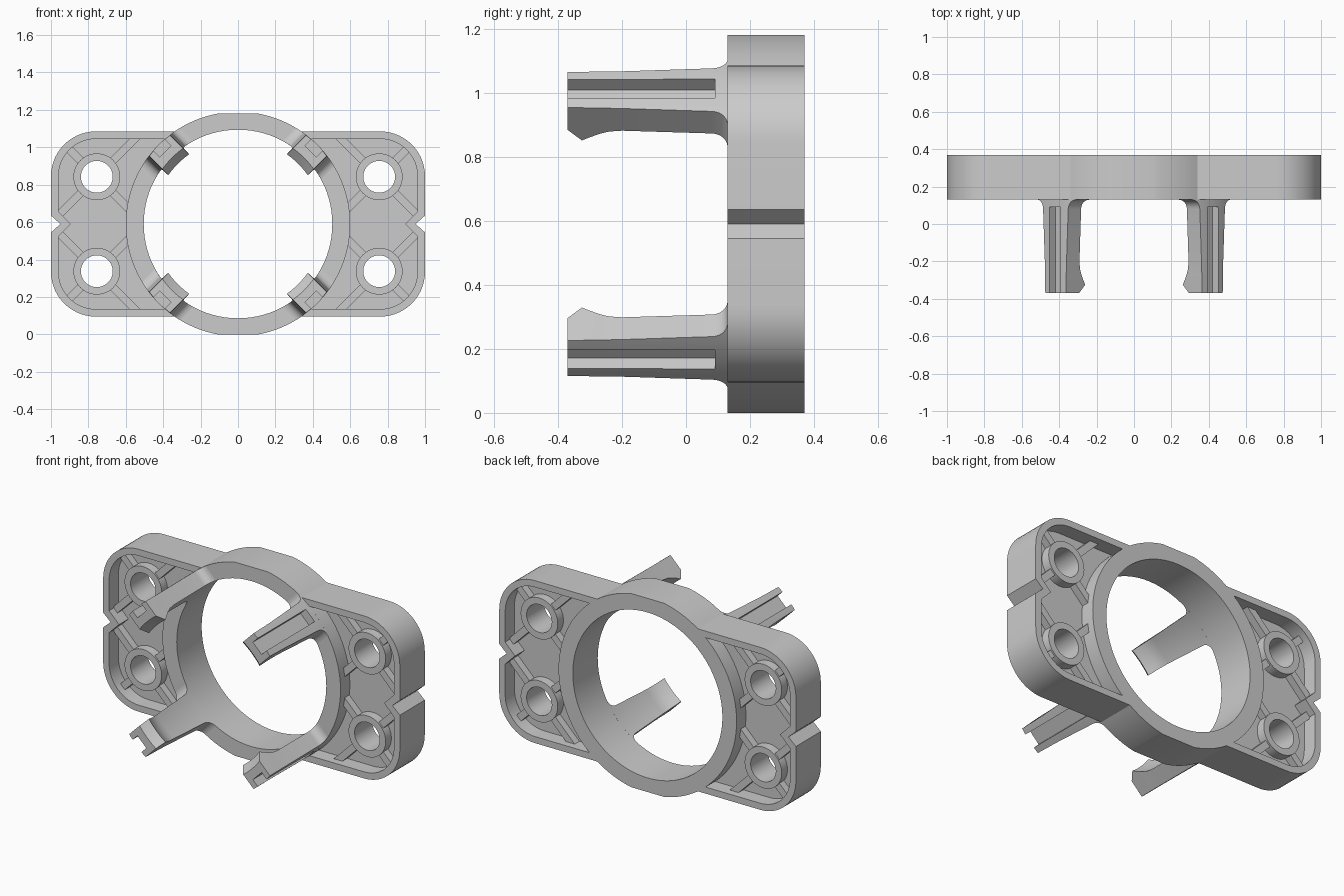
import bpy, bmesh
from math import sin, cos, asin, pi, sqrt, radians
from mathutils import Vector

if "Cube" in bpy.data.objects:
    bpy.data.objects.remove(bpy.data.objects["Cube"])

ZC = 0.59            # height of the ring centre
Y0, Y1 = 0.13, 0.37  # front and back of the plate


def loft(name, rings, zc=ZC):
    """Skin a list of (y, [(x, z), ...]) sections and cap both ends."""
    bm = bmesh.new()
    rows = [[bm.verts.new((x, y, z)) for x, z in pts] for y, pts in rings]
    n = len(rows[0])
    for a, b in zip(rows, rows[1:]):
        for i in range(n):
            j = (i + 1) % n
            bm.faces.new((a[i], a[j], b[j], b[i]))
    bm.faces.new(rows[0])
    bm.faces.new(rows[-1])
    bmesh.ops.recalc_face_normals(bm, faces=bm.faces)
    me = bpy.data.meshes.new(name)
    bm.to_mesh(me)
    bm.free()
    ob = bpy.data.objects.new(name, me)
    ob.location.z = zc
    bpy.context.collection.objects.link(ob)
    return ob


def prism(name, pts, y0, y1):
    return loft(name, [(y0, pts), (y1, pts)])


def arc(r, a0, a1, n, cx=0.0, cz=0.0):
    return [(cx + r * cos(a0 + (a1 - a0) * i / n),
             cz + r * sin(a0 + (a1 - a0) * i / n)) for i in range(n + 1)]


def circle(r, cx=0.0, cz=0.0, n=48):
    return arc(r, 0, 2 * pi, n, cx, cz)[:-1]


def cut(ob, cutter):
    cutter.hide_render = True
    bpy.context.view_layer.update()
    m = ob.modifiers.new("cut", 'BOOLEAN')
    m.operation, m.solver, m.object = 'DIFFERENCE', 'EXACT', cutter
    bpy.context.view_layer.objects.active = ob
    bpy.ops.object.modifier_apply(modifier=m.name)
    bpy.data.objects.remove(cutter)


def smooth(ob):
    bpy.ops.object.select_all(action='DESELECT')
    ob.select_set(True)
    bpy.context.view_layer.objects.active = ob
    bpy.ops.object.shade_smooth_by_angle(angle=radians(30))


# Plate: rounded flange with side notches, bulging into the flattened ring
q = [(0.95, 0), (1, 0.045)] + arc(0.24, 0, pi / 2, 14, 0.76, 0.255)
q += arc(0.6, asin(0.495 / 0.6), asin(0.59 / 0.6), 12)
half = q + [(-x, z) for x, z in reversed(q)]
plate = prism("plate", half + [(x, -z) for x, z in reversed(half[1:-1])], Y0, Y1)

# Pockets on both faces of both flanges, leaving a web in the middle
p = [(0.893, 0), (0.96, 0.067)] + arc(0.2, 0, pi / 2, 14, 0.76, 0.255)
p += arc(0.6, asin(0.455 / 0.6), 0, 24)
pocket = p + [(x, -z) for x, z in reversed(p[1:-1])]
for s in (1, -1):
    outline = [(s * x, z) for x, z in pocket]
    for a, b in ((0.0, 0.22), (0.28, 0.5)):
        cut(plate, prism("pocket_cutter", outline, a, b))

# Central bore and clearance for the screw bosses
cut(plate, prism("bore_cutter", circle(0.504, n=128), 0, 0.5))
BX, BZ = 0.755, 0.2525
spots = [(sx, sz) for sx in (1, -1) for sz in (1, -1)]
for sx, sz in spots:
    cut(plate, prism("boss_cutter", circle(0.105, sx * BX, sz * BZ), 0, 0.5))
smooth(plate)

# Screw bosses, each with four diagonal ribs
rib_lengths = {(1, 1): 0.22, (-1, 1): 0.315, (-1, -1): 0.255, (1, -1): 0.297}
for sx, sz in spots:
    boss = prism("screw_boss", circle(0.125, sx * BX, sz * BZ), 0.165, 0.335)
    cut(boss, prism("hole_cutter", circle(0.085, sx * BX, sz * BZ), 0, 0.5))
    smooth(boss)
    for (dx, dz), length in rib_lengths.items():
        d = Vector((dx, dz)) / sqrt(2)
        w = Vector((-d.y, d.x)) * 0.021
        c = Vector((BX, BZ))
        ends = (c + d * 0.11, c + d * length)
        pts = [ends[0] - w, ends[1] - w, ends[1] + w, ends[0] + w]
        prism("boss_rib", [(sx * v.x, sz * v.y) for v in pts], 0.175, 0.325)


# Snap legs: curved section, flared root, inward hook at the tip
def leg_section(t, ri, ro, n=8):
    ts = [t * (2 * i / n - 1) for i in range(n + 1)]
    return ([(sqrt(ri * ri - u * u), u) for u in ts] +
            [(sqrt(ro * ro - u * u), u) for u in reversed(ts)])


stations = [(-0.37, 0.078, 0.500, 0.598), (-0.325, 0.079, 0.455, 0.598),
            (-0.30, 0.080, 0.470, 0.598), (-0.27, 0.080, 0.485, 0.598),
            (-0.24, 0.081, 0.496, 0.598), (-0.20, 0.082, 0.501, 0.598),
            (0.08, 0.095, 0.504, 0.6)]
for k in range(1, 7):
    a = k / 6 * pi / 2
    stations.append((0.08 + 0.05 * sin(a), 0.095 + 0.05 * (1 - cos(a)), 0.504, 0.6))
leg = loft("snap_leg", [(y, leg_section(t, ri, ro)) for y, t, ri, ro in stations])

# Channel along the outside of the leg, open at the tip
cut(leg, prism("channel_cutter", [(0.55, -0.042), (0.7, -0.042),
                                  (0.7, 0.042), (0.55, 0.042)], -0.5, 0.09))
smooth(leg)
for k in range(4):
    ob = leg if k == 0 else leg.copy()
    if k:
        bpy.context.collection.objects.link(ob)
    ob.rotation_euler.y = pi / 4 + k * pi / 2
